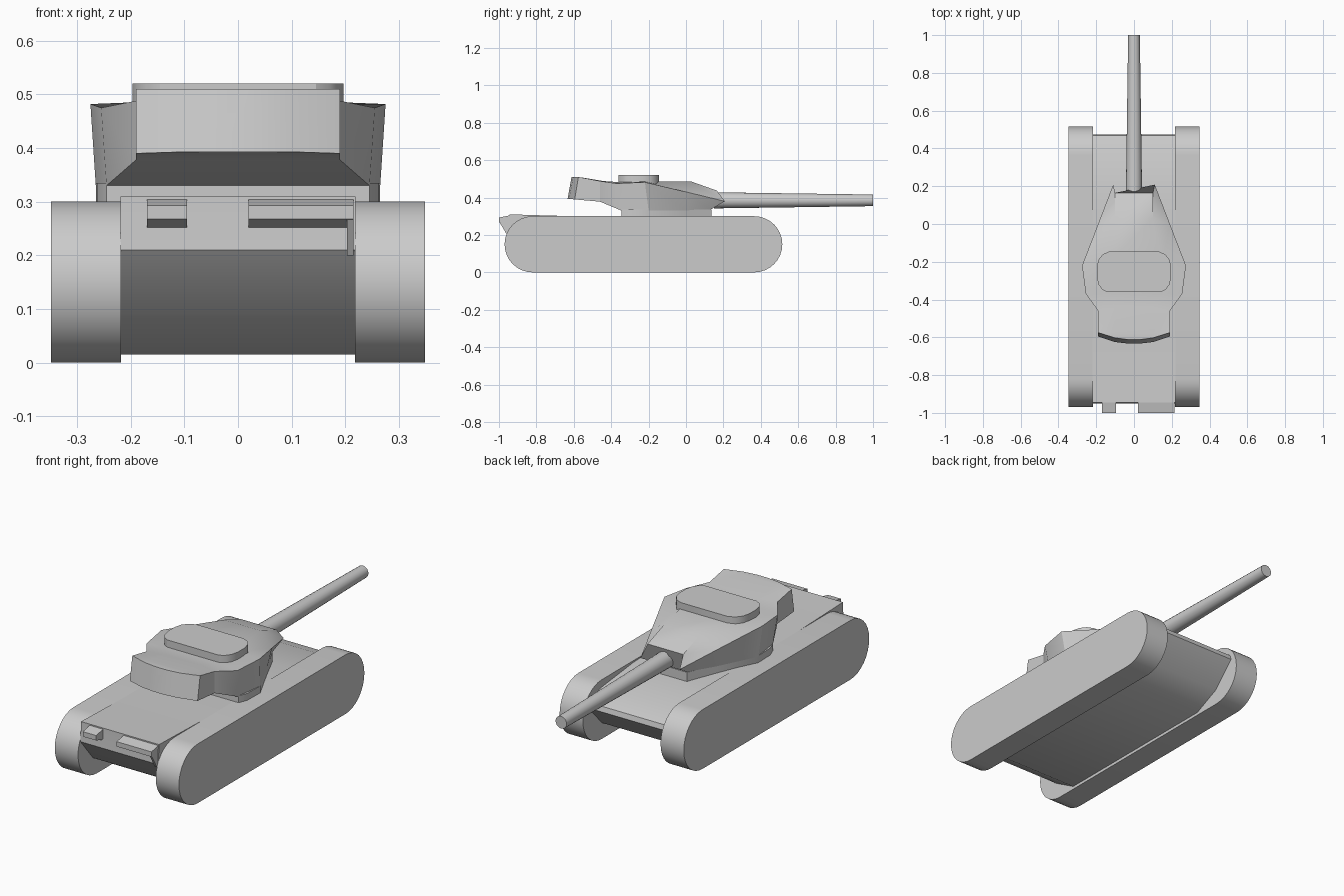
import bpy, bmesh, math
from mathutils import Matrix

if "Cube" in bpy.data.objects:
    bpy.data.objects.remove(bpy.data.objects["Cube"])


def finish(name, bm, angle=30):
    bmesh.ops.recalc_face_normals(bm, faces=bm.faces)
    me = bpy.data.meshes.new(name)
    bm.to_mesh(me)
    bm.free()
    ob = bpy.data.objects.new(name, me)
    bpy.context.collection.objects.link(ob)
    bpy.ops.object.select_all(action='DESELECT')
    ob.select_set(True)
    bpy.context.view_layer.objects.active = ob
    bpy.ops.object.shade_smooth_by_angle(angle=math.radians(angle))
    return ob


def loft(name, rings):
    """Skin closed rings of points and cap both ends."""
    bm = bmesh.new()
    rows = [[bm.verts.new(p) for p in r] for r in rings]
    n = len(rows[0])
    for a, b in zip(rows, rows[1:]):
        for i in range(n):
            j = (i + 1) % n
            bm.faces.new((a[i], a[j], b[j], b[i]))
    bm.faces.new(rows[0])
    bm.faces.new(rows[-1])
    return finish(name, bm)


def side_prism(name, profile, x0, x1):
    return loft(name, [[(x, y, z) for y, z in profile] for x in (x0, x1)])


def plan_prism(name, half, z0, z1):
    outline = half + [(-x, y) for x, y in reversed(half)]
    return loft(name, [[(x, y, z) for x, y in outline] for z in (z0, z1)])


# Tracks: rounded-end slabs on both sides
r, steps = 0.15, 16
track = []
for cy, start in ((0.365, -90), (-0.82, 90)):
    for i in range(steps + 1):
        a = math.radians(start + 180 * i / steps)
        track.append((cy + r * math.cos(a), r + r * math.sin(a)))
for name, x0, x1 in (("right_track", 0.218, 0.348), ("left_track", -0.348, -0.218)):
    side_prism(name, track, x0, x1)

# Hull with sloped nose and undercut ends
hull = [(-0.945, 0.31), (-0.945, 0.298), (-0.95, 0.21), (-0.85, 0.09), (-0.72, 0.015),
        (0.22, 0.015), (0.36, 0.08), (0.475, 0.20), (0.468, 0.225), (0.37, 0.262),
        (0.12, 0.29), (-0.1, 0.30), (-0.6, 0.30)]
side_prism("hull", hull, -0.2185, 0.2185)

# Rear stowage boxes and bracket
box = [(-1.0, 0.268), (-1.0, 0.293), (-0.94, 0.305), (-0.94, 0.25)]
side_prism("small_rear_box", box, -0.17, -0.095)
side_prism("large_rear_box", box, 0.02, 0.215)
side_prism("rear_bracket", [(-0.998, 0.27), (-0.94, 0.27), (-0.94, 0.20), (-0.957, 0.20)],
           0.203, 0.215)

# Turret: sections from front to rear, each lower edge, shoulder and roof (x, y, z)
sections = [
    [(0.10, 0.13, 0.335), (0.11, 0.208, 0.38), (0.10, 0.165, 0.437)],
    [(0.165, 0.0, 0.33), (0.19, 0.0, 0.43), (0.10, 0.03, 0.485)],
    [(0.265, -0.20, 0.33), (0.275, -0.22, 0.482), (0.15, -0.22, 0.487)],
    [(0.245, -0.345, 0.33), (0.255, -0.37, 0.475), (0.15, -0.37, 0.483)],
    [(0.19, -0.46, 0.378), (0.19, -0.46, 0.488), (0.10, -0.44, 0.488)],
    [(0.19, -0.595, 0.39), (0.19, -0.575, 0.51), (0.10, -0.575, 0.51)],
    [(0.10, -0.625, 0.393), (0.10, -0.603, 0.51), (0.05, -0.603, 0.51)],
    [(0.03, -0.633, 0.393), (0.03, -0.612, 0.51), (0.015, -0.612, 0.51)],
]
loft("turret", [s + [(-x, y, z) for x, y, z in reversed(s)] for s in sections])

# Turret base ring
plan_prism("turret_base", [(0.10, 0.135), (0.165, 0.0), (0.265, -0.20), (0.262, -0.30),
                           (0.245, -0.345)], 0.285, 0.335)

# Roof hatch platform
plan_prism("roof_hatch", [(0.13, -0.145), (0.165, -0.16), (0.188, -0.19), (0.197, -0.23),
                          (0.197, -0.28), (0.188, -0.32), (0.17, -0.345), (0.145, -0.36)],
           0.465, 0.52)

# Tapered gun barrel
bm = bmesh.new()
bmesh.ops.create_cone(bm, cap_ends=True, segments=20, radius1=0.043, radius2=0.031, depth=0.85,
                      matrix=Matrix.Translation((0, 0.575, 0.385)) @ Matrix.Rotation(-math.pi / 2, 4, 'X'))
finish("gun_barrel", bm)
